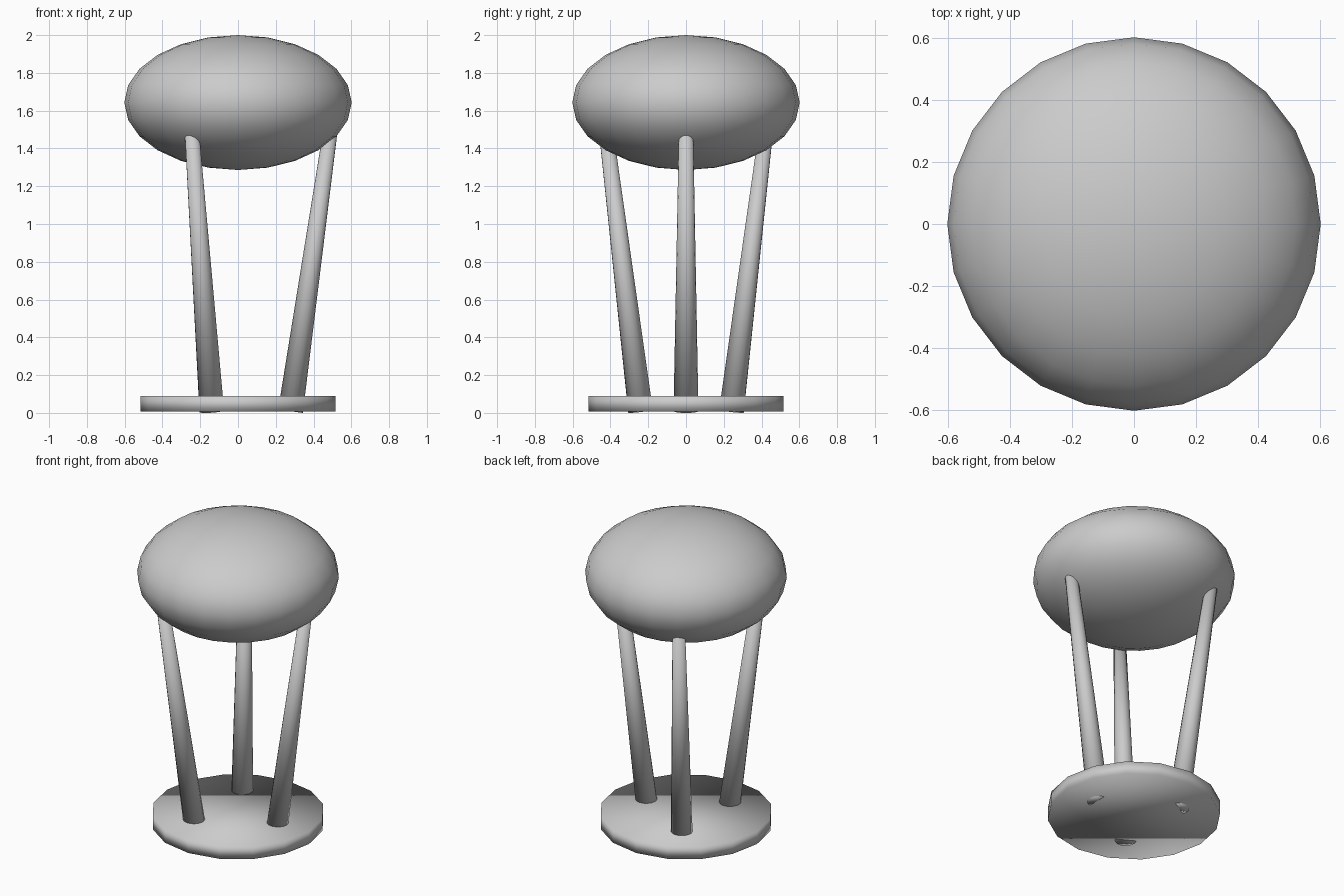
import bpy
from math import cos, sin, tau
from mathutils import Vector

if "Cube" in bpy.data.objects:
    bpy.data.objects.remove(bpy.data.objects["Cube"])


def finish(name):
    obj = bpy.context.object
    obj.name = name
    bpy.ops.object.shade_smooth()
    return obj


# Cushion-like seat: a flattened sphere
bpy.ops.mesh.primitive_uv_sphere_add(segments=24, ring_count=12, radius=1, location=(0, 0, 1.643))
seat = finish("seat")
seat.scale = (0.602, 0.602, 0.357)

# Round base plate
bpy.ops.mesh.primitive_cylinder_add(vertices=16, radius=0.515, depth=0.082, location=(0, 0, 0.049))
finish("base_plate")


# Three tapered legs splaying outwards, the tops buried in the seat
for i in range(3):
    a = i * tau / 3
    direction = Vector((cos(a), sin(a), 0))
    foot = direction * 0.278 + Vector((0, 0, 0.009))
    top = direction * 0.497 + Vector((0, 0, 1.55))
    axis = top - foot
    bpy.ops.mesh.primitive_cone_add(vertices=16, radius1=0.066, radius2=0.037, depth=axis.length,
                                    location=(foot + top) / 2,
                                    rotation=axis.to_track_quat('Z', 'Y').to_euler())
    finish(f"leg_{i + 1}")
